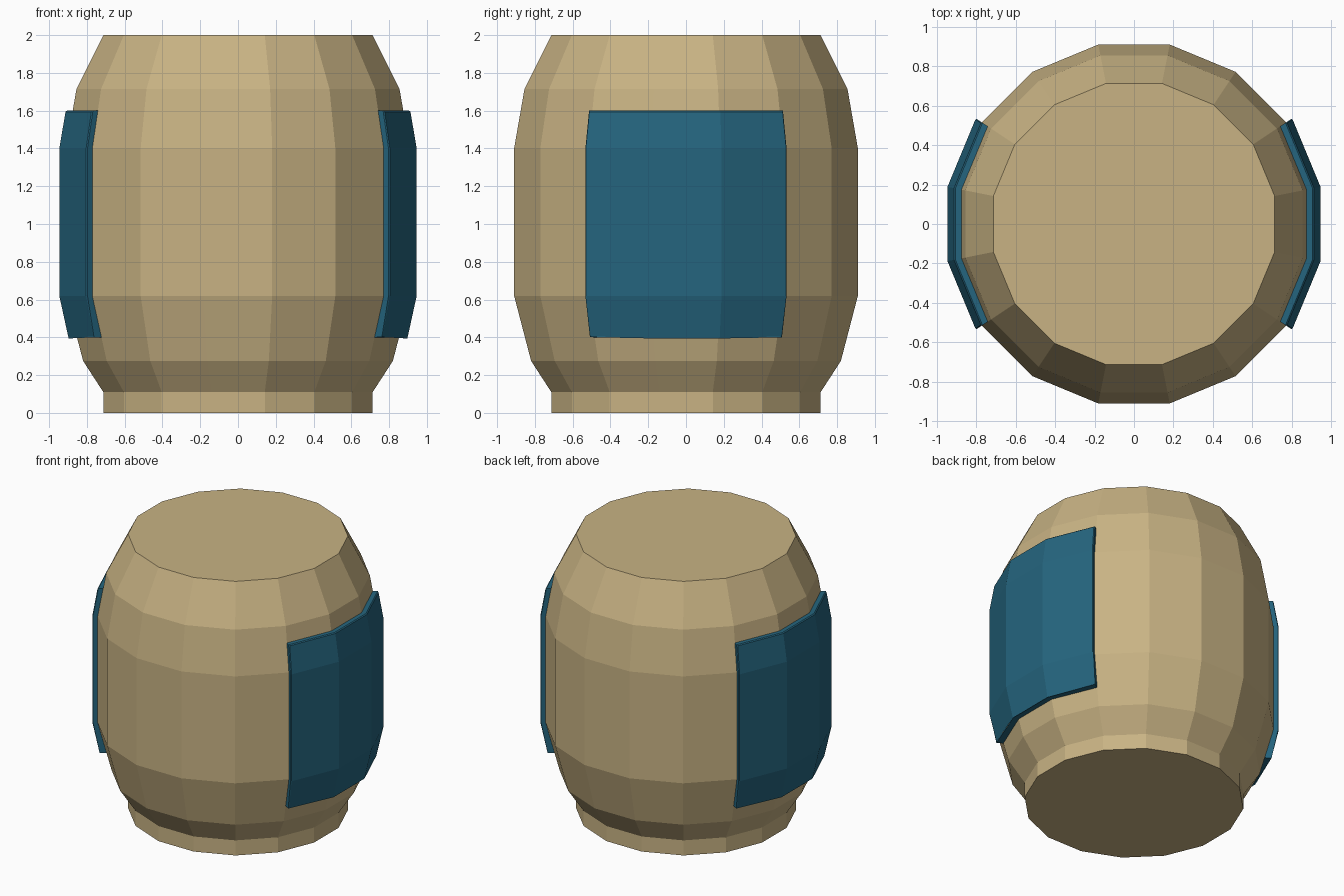
import bpy, bmesh, math

if "Cube" in bpy.data.objects:
    bpy.data.objects.remove(bpy.data.objects["Cube"])

def material(name, rgb):
    m = bpy.data.materials.new(name)
    m.diffuse_color = (*rgb, 1)
    m.use_nodes = True
    m.node_tree.nodes["Principled BSDF"].inputs["Base Color"].default_value = m.diffuse_color
    return m

tan = material("tan", (0.58, 0.45, 0.23))
teal = material("teal", (0.018, 0.13, 0.21))

N = 16
STEP = 2 * math.pi / N
C = math.cos(STEP / 2)  # flat radius to corner radius

def finish(name, bm, mat):
    bmesh.ops.recalc_face_normals(bm, faces=bm.faces)
    me = bpy.data.meshes.new(name)
    bm.to_mesh(me)
    bm.free()
    me.materials.append(mat)
    ob = bpy.data.objects.new(name, me)
    bpy.context.collection.objects.link(ob)
    return ob

def ring(bm, flat_radius, z, angles):
    r = flat_radius / C
    return [bm.verts.new((r * math.cos(a), r * math.sin(a), z)) for a in angles]

# Barrel body: 16-sided lathe, (flat radius, height)
profile = [(0.713, 0), (0.713, 0.11), (0.82, 0.275), (0.91, 0.62),
           (0.91, 1.40), (0.855, 1.715), (0.713, 2.0)]
bm = bmesh.new()
angles = [(i + 0.5) * STEP for i in range(N)]
rings = [ring(bm, r, z, angles) for r, z in profile]
for a, b in zip(rings, rings[1:]):
    for i in range(N):
        j = (i + 1) % N
        bm.faces.new((a[i], a[j], b[j], b[i]))
bm.faces.new(rings[0])
bm.faces.new(rings[-1])
finish("barrel_body", bm, tan)

# Side panels: closed loops (outer arc + inner arc) stacked in height
panel = [(0.898, 0.845, 0.40), (0.946, 0.893, 0.62),
         (0.946, 0.893, 1.40), (0.912, 0.862, 1.60)]

def side_panel(name, turn):
    bm = bmesh.new()
    arc = [turn + k * STEP for k in (-1.5, -0.5, 0.5, 1.5)]
    loops = [ring(bm, ro, z, arc) + ring(bm, ri, z, arc[::-1]) for ro, ri, z in panel]
    for a, b in zip(loops, loops[1:]):
        for i in range(8):
            j = (i + 1) % 8
            bm.faces.new((a[i], a[j], b[j], b[i]))
    for lp in (loops[0], loops[-1]):
        for k in range(3):
            bm.faces.new((lp[k], lp[k + 1], lp[6 - k], lp[7 - k]))
    # Small chamfer around the outer rim
    bm.normal_update()
    rim = set()
    for lp in (loops[0], loops[-1]):
        rim.update(bm.edges.get((lp[k], lp[k + 1])) for k in range(3))
    for a, b in zip(loops, loops[1:]):
        rim.update(bm.edges.get((a[k], b[k])) for k in (0, 3))
    bmesh.ops.bevel(bm, geom=list(rim), offset=0.006, segments=1, affect='EDGES')
    finish(name, bm, teal)

side_panel("right_panel", 0)
side_panel("left_panel", math.pi)
